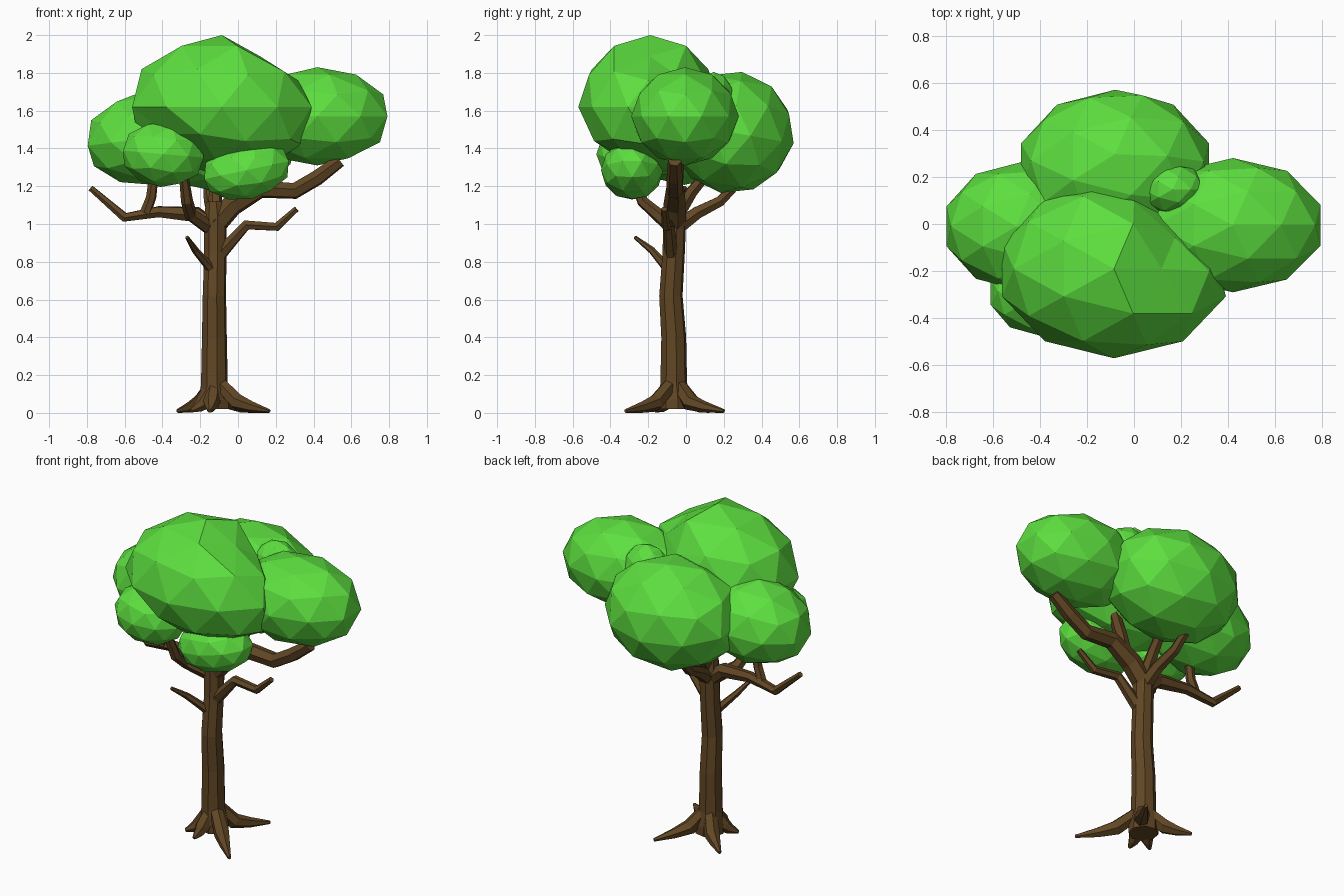
import bpy, bmesh, math
from mathutils import Vector, Euler


def material(name, color):
    m = bpy.data.materials.new(name)
    m.diffuse_color = (*color, 1)
    return m


LEAF = material("leaf_green", (0.11, 0.74, 0.05))
BARK = material("bark_brown", (0.12, 0.062, 0.018))


def finish(bm, name, mat):
    bmesh.ops.recalc_face_normals(bm, faces=bm.faces)
    me = bpy.data.meshes.new(name)
    bm.to_mesh(me)
    bm.free()
    me.materials.append(mat)
    ob = bpy.data.objects.new(name, me)
    bpy.context.collection.objects.link(ob)
    return ob


def limb(name, points, sides=6):
    """Flat-sided tapering tube through (x, y, z, radius) points."""
    bm = bmesh.new()
    pos = [Vector(p[:3]) for p in points]
    rings, side = [], Vector((1, 0.2, 0.1))
    for i, p in enumerate(pos):
        a, b = pos[max(i - 1, 0)], pos[min(i + 1, len(pos) - 1)]
        t = (b - a).normalized()
        u = side - t * side.dot(t)
        if u.length < 0.2:
            u = t.orthogonal()
        u.normalize()
        side, v = u, t.cross(u)
        ring = []
        for k in range(sides):
            ang = math.tau * k / sides
            co = p + (u * math.cos(ang) + v * math.sin(ang)) * points[i][3]
            co.z = max(co.z, 0.0)
            ring.append(bm.verts.new(co))
        rings.append(ring)
    for r0, r1 in zip(rings, rings[1:]):
        for k in range(sides):
            n = (k + 1) % sides
            bm.faces.new((r0[k], r0[n], r1[n], r1[k]))
    bm.faces.new(rings[0])
    bm.faces.new(rings[-1])
    return finish(bm, name, BARK)


def foliage(name, centre, radii, tilt=(0, 0), dents=()):
    """Faceted clump; tilt = degrees about x and y, each dent (direction, limit) flattens a side."""
    bm = bmesh.new()
    bmesh.ops.create_icosphere(bm, subdivisions=2, radius=1)
    rot = Euler((math.radians(tilt[0]), math.radians(tilt[1]), 0)).to_matrix()
    for v in bm.verts:
        q = v.co.copy()
        for direction, limit in dents:
            d = Vector(direction).normalized()
            q -= d * max(0, q.dot(d) - limit)
        v.co = Vector(centre) + rot @ Vector(r * c for r, c in zip(radii, q))
    return finish(bm, name, LEAF)


# Leaf clumps
foliage("foliage_main", (-0.085, -0.19, 1.62), (0.5, 0.38, 0.38), (0, 0),
        [((1, 0.9, 0.4), 0.72), ((0.64, 0, 0.77), 0.8), ((-0.5, -0.45, -0.75), 0.76), ((0.2, -0.5, -0.85), 0.84)])
foliage("foliage_right", (0.42, -0.005, 1.57), (0.39, 0.285, 0.26))
foliage("foliage_back", (-0.08, 0.24, 1.485), (0.42, 0.335, 0.325), (-10, 0))
foliage("foliage_left", (-0.47, -0.01, 1.455), (0.345, 0.275, 0.25), (0, -7))
foliage("foliage_front_left", (-0.395, -0.285, 1.37), (0.225, 0.19, 0.175), (0, 5))
foliage("foliage_front_low", (0.045, -0.285, 1.285), (0.24, 0.165, 0.155), (0, -12))
foliage("foliage_top_small", (0.165, 0.147, 1.655), (0.145, 0.11, 0.15))

# Trunk
limb("trunk", [(-0.12, -0.06, 0.02, 0.085), (-0.12, -0.06, 0.07, 0.085), (-0.125, -0.065, 0.16, 0.072),
               (-0.125, -0.065, 0.4, 0.067), (-0.125, -0.08, 0.62, 0.063), (-0.12, -0.065, 0.85, 0.06),
               (-0.12, -0.06, 1.03, 0.062), (-0.125, -0.06, 1.12, 0.045)], 8)

# Branches
limb("branch_right_low", [(-0.12, -0.07, 0.8, 0.034), (-0.07, -0.08, 0.87, 0.036), (0.045, -0.09, 0.995, 0.029),
                          (0.205, -0.105, 0.985, 0.025), (0.31, -0.115, 1.08, 0.017)])
limb("branch_front_low", [(-0.12, -0.08, 0.74, 0.03), (-0.165, -0.12, 0.79, 0.024),
                          (-0.225, -0.18, 0.86, 0.019), (-0.27, -0.27, 0.93, 0.01)])
limb("branch_left", [(-0.12, -0.06, 0.97, 0.05), (-0.22, -0.055, 1.05, 0.044), (-0.42, -0.04, 1.065, 0.032),
                     (-0.6, -0.025, 1.035, 0.027), (-0.78, -0.01, 1.19, 0.017)])
limb("branch_left_twig", [(-0.49, -0.045, 1.06, 0.03), (-0.46, -0.05, 1.14, 0.028), (-0.44, -0.05, 1.3, 0.025)])
limb("branch_front_left", [(-0.15, -0.07, 0.98, 0.04), (-0.25, -0.15, 1.05, 0.036),
                           (-0.27, -0.23, 1.12, 0.032), (-0.29, -0.29, 1.28, 0.024)])
limb("branch_right", [(-0.12, -0.06, 1.0, 0.062), (-0.03, -0.06, 1.1, 0.06), (0.12, -0.055, 1.185, 0.05),
                      (0.3, -0.06, 1.175, 0.045), (0.42, -0.06, 1.245, 0.043), (0.54, -0.06, 1.335, 0.036)])
limb("branch_right_upper", [(0.02, -0.06, 1.13, 0.045), (0.06, -0.05, 1.25, 0.038), (0.16, -0.03, 1.45, 0.03)])
limb("branch_back", [(-0.12, -0.05, 0.98, 0.045), (-0.13, 0.06, 1.06, 0.037), (-0.15, 0.18, 1.12, 0.031),
                     (-0.16, 0.27, 1.21, 0.024)])
limb("branch_back_upper", [(-0.12, -0.05, 1.04, 0.04), (-0.12, 0.03, 1.17, 0.034), (-0.11, 0.14, 1.3, 0.026)])

# Roots: from the trunk through a knee point to a thin tip
for i, (kx, ky, tx, ty) in enumerate([(0.0, -0.16, 0.165, -0.32), (-0.04, 0.02, 0.08, 0.2),
                                      (-0.2, 0.03, -0.32, 0.125), (-0.18, -0.11, -0.25, -0.16),
                                      (-0.14, -0.15, -0.15, -0.22)]):
    s = Vector((-0.12, -0.06)).lerp(Vector((kx, ky)), 0.3)
    m = Vector((kx, ky)).lerp(Vector((tx, ty)), 0.45)
    limb("root_%d" % (i + 1), [(s.x, s.y, 0.14, 0.04), (kx, ky, 0.055, 0.045),
                               (m.x, m.y, 0.03, 0.03), (tx, ty, 0.01, 0.01)])
